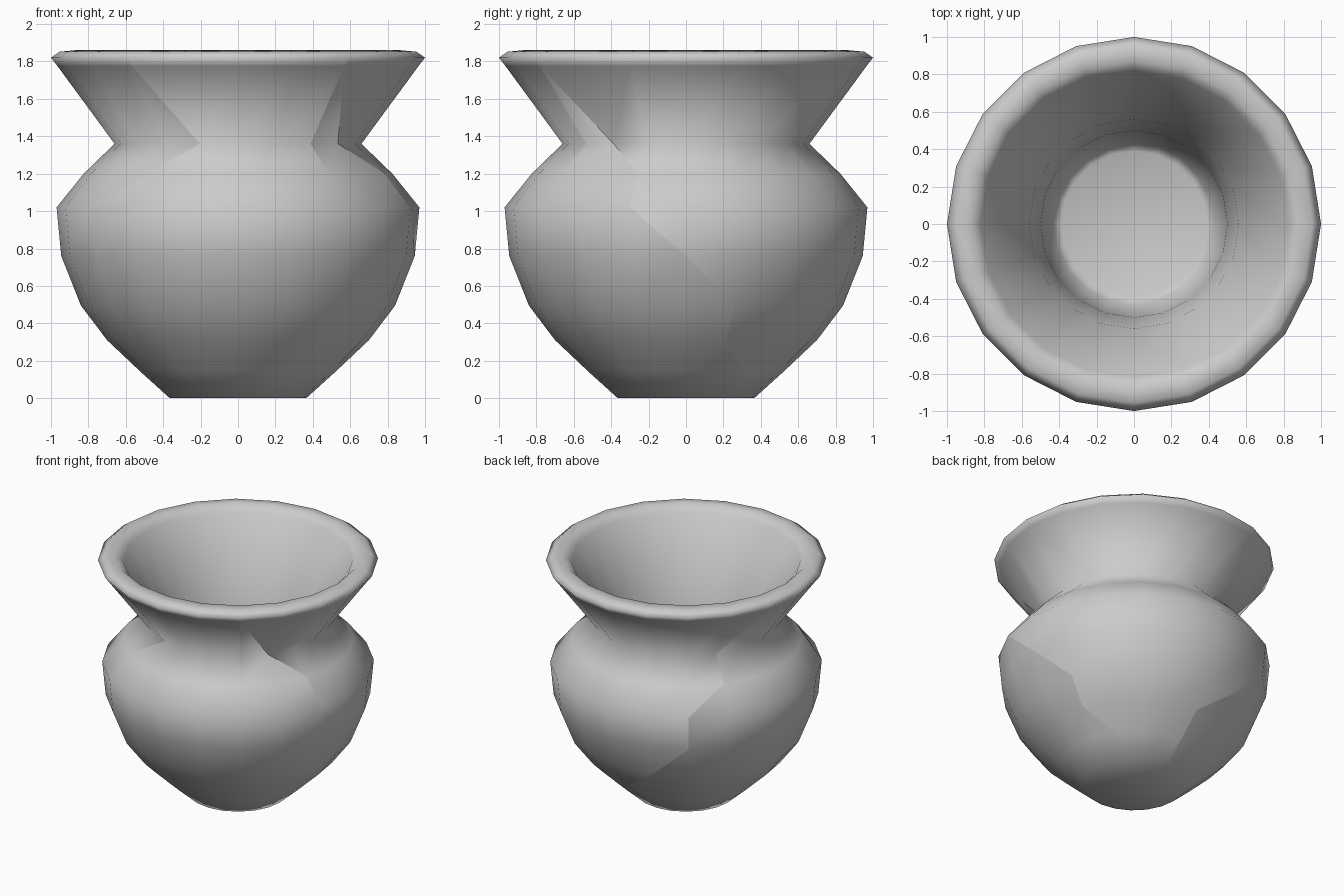
import bpy, bmesh
from math import cos, sin, pi

if "Cube" in bpy.data.objects:
    bpy.data.objects.remove(bpy.data.objects["Cube"])

SIDES = 20

# Half profile (radius, height): outside from foot to rim, then inside down to the floor
outer = [(0.365, 0.0), (0.52, 0.14), (0.70, 0.31), (0.84, 0.495), (0.945, 0.76),
         (0.97, 1.02), (0.825, 1.20), (0.66, 1.36), (0.965, 1.775), (1.0, 1.82)]
rim = [(0.955, 1.852), (0.87, 1.86), (0.82, 1.81)]
inner = [(0.56, 1.36), (0.50, 1.0), (0.43, 0.17), (0.39, 0.15)]
profile = outer + rim + inner

# Fracture lines between the mended sherds: one column per outer ring, foot to rim
cracks = [
    [2, 2, 1, 1, 0, -1, -1, -2, -3, -3],          # right side
    [-11, -10, -10, -9, -8, -8, -7, -6, -7, -7],  # front left
    [5, 5, 5, 6, 7, 7, 8, 8, 9, 9],               # back left
    [-3, -3, -3, -3, -3, -3, -3, -3, -3, -3],     # front right
]

bm = bmesh.new()
rings = [[bm.verts.new((r * cos(2 * pi * k / SIDES), r * sin(2 * pi * k / SIDES), z))
          for k in range(SIDES)] for r, z in profile]

# Pot wall
for a, b in zip(rings, rings[1:]):
    for k in range(SIDES):
        n = (k + 1) % SIDES
        bm.faces.new((a[k], a[n], b[n], b[k]))

# Foot and inside floor
bm.faces.new(rings[0][::-1])
bm.faces.new(rings[-1])

for f in bm.faces:
    f.smooth = True

# Crack edges, splitting a wall face where the line runs diagonally
for n, path in enumerate(cracks):
    first = 6 if n == 3 else 0      # the front right crack only crosses the neck
    for i in range(first, len(path) - 1):
        v, w = rings[i][path[i] % SIDES], rings[i + 1][path[i + 1] % SIDES]
        edge = bm.edges.get((v, w))
        if edge is None:
            bmesh.ops.connect_verts(bm, verts=[v, w])
            edge = bm.edges.get((v, w))
        if edge:
            edge.smooth = False

bmesh.ops.recalc_face_normals(bm, faces=bm.faces)
mesh = bpy.data.meshes.new("pot")
bm.to_mesh(mesh)
bm.free()
clay = bpy.data.materials.new("grey_clay")
clay.diffuse_color = (0.52, 0.52, 0.52, 1)
clay.use_nodes = True
clay.node_tree.nodes["Principled BSDF"].inputs["Base Color"].default_value = clay.diffuse_color
mesh.materials.append(clay)
pot = bpy.data.objects.new("pot", mesh)
bpy.context.collection.objects.link(pot)
